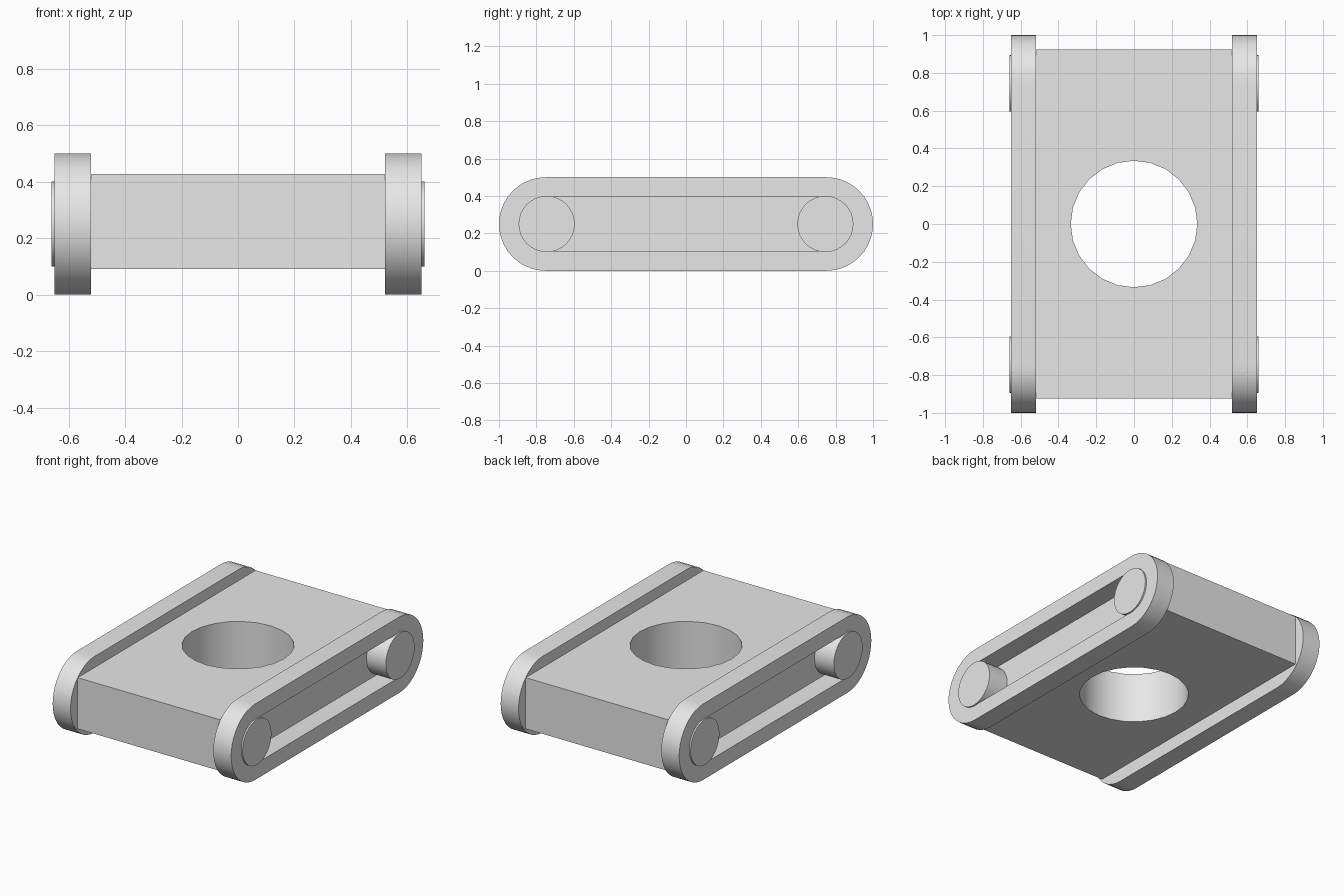
import bpy, bmesh, math
from mathutils import Vector

cube = bpy.data.objects.get("Cube")
if cube:
    bpy.data.objects.remove(cube, do_unlink=True)

grey = bpy.data.materials.new("plain grey")
grey.use_nodes = True
grey.diffuse_color = (0.8, 0.8, 0.8, 1)
grey.node_tree.nodes["Principled BSDF"].inputs["Base Color"].default_value = (0.8, 0.8, 0.8, 1)


def circle(cx, cy, r, n):
    return [(cx + r * math.sin(math.tau * i / n), cy + r * math.cos(math.tau * i / n))
            for i in range(n)]


def stadium(half, cz, r, n=20):
    """Two half circles joined by straight runs."""
    pts = []
    for side in (1, -1):
        for i in range(n + 1):
            a = math.pi * i / n
            pts.append((side * (half + r * math.sin(a)), cz + side * r * math.cos(a)))
    return pts


def extrude_profile(name, loops, axis, start, end):
    """Fill an outline, with optional holes, and extrude it along x or z."""
    def place(p):
        return Vector((start, *p)) if axis == "x" else Vector((*p, start))

    direction = Vector((1, 0, 0)) if axis == "x" else Vector((0, 0, 1))
    bm = bmesh.new()
    for loop in loops:
        verts = [bm.verts.new(place(p)) for p in loop]
        for a, b in zip(verts, verts[1:] + verts[:1]):
            bm.edges.new((a, b))
    bmesh.ops.triangle_fill(bm, use_beauty=True, edges=bm.edges[:], normal=direction)
    new = bmesh.ops.extrude_face_region(bm, geom=bm.faces[:], use_keep_orig=True)["geom"]
    bmesh.ops.translate(bm, vec=direction * (end - start),
                        verts=[v for v in new if isinstance(v, bmesh.types.BMVert)])
    bmesh.ops.recalc_face_normals(bm, faces=bm.faces[:])
    mesh = bpy.data.meshes.new(name)
    bm.to_mesh(mesh)
    bm.free()
    mesh.materials.append(grey)
    obj = bpy.data.objects.new(name, mesh)
    bpy.context.collection.objects.link(obj)
    bpy.ops.object.select_all(action="DESELECT")
    obj.select_set(True)
    bpy.context.view_layer.objects.active = obj
    bpy.ops.object.shade_smooth_by_angle()
    return obj


# Central block with a round hole through it
HX, HY = 0.52, 0.925
block = [(-HX, -HY), (HX, -HY), (HX, HY), (-HX, HY)]
extrude_profile("body_block", [block, circle(0, 0, 0.335, 24)], "z", 0.09, 0.427)

# Slotted side rails with a pin at each end
for side, sx in (("left", 1), ("right", -1)):
    extrude_profile(f"{side}_rail", [stadium(0.75, 0.25, 0.25), stadium(0.745, 0.25, 0.147)],
                    "x", sx * HX, sx * 0.65)
    for end, sy in (("front", -1), ("back", 1)):
        extrude_profile(f"{side}_{end}_pin", [circle(sy * 0.745, 0.25, 0.15, 32)],
                        "x", sx * 0.5, sx * 0.66)
